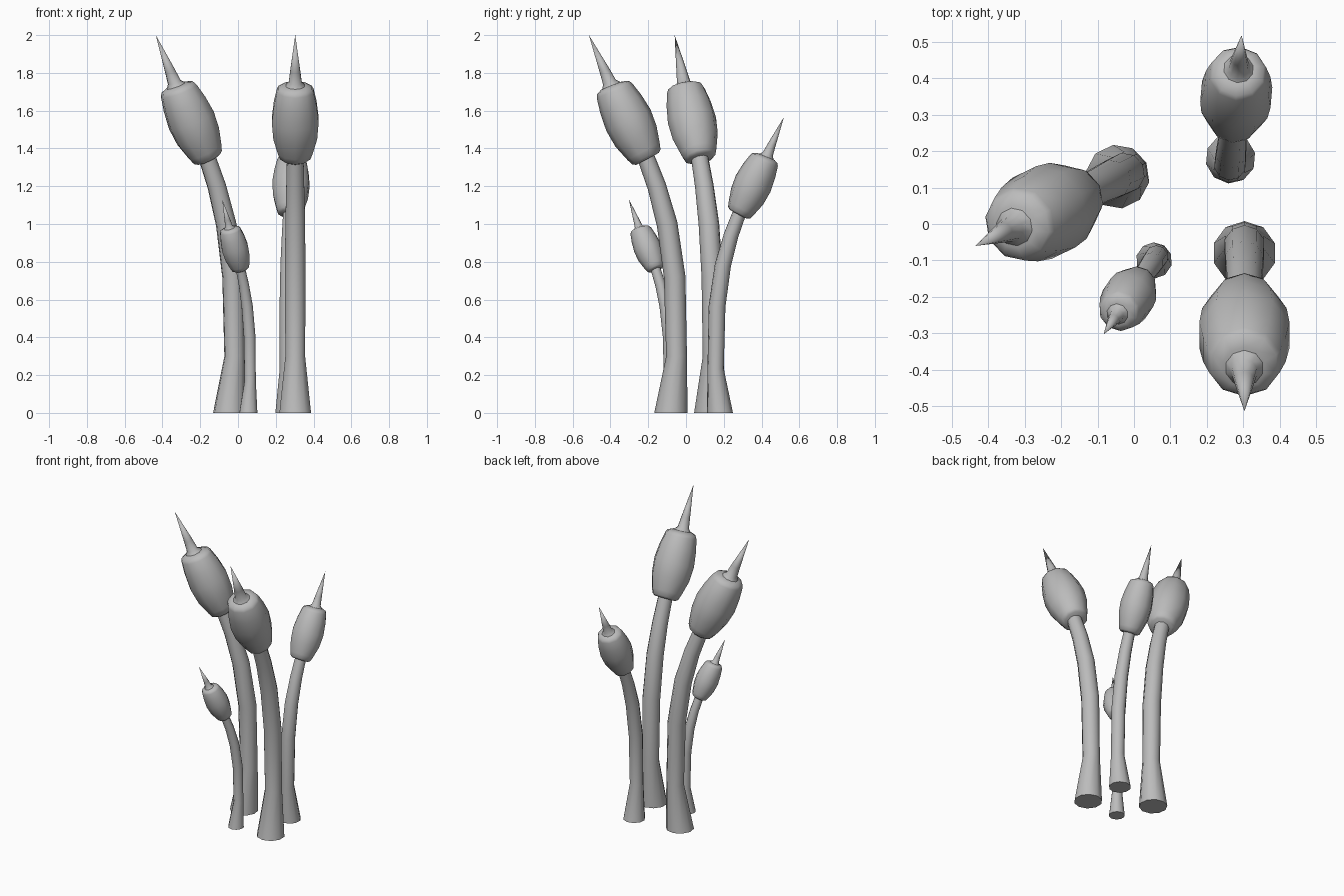
import bpy, bmesh
from math import radians, cos, sin, pi, atan2
from mathutils import Vector, Matrix

cube = bpy.data.objects.get("Cube")
if cube:
    bpy.data.objects.remove(cube)

SIDES = 10

grey = bpy.data.materials.new("plain grey")
grey.use_nodes = True
COLOUR = (0.5, 0.5, 0.5, 1)
grey.diffuse_color = COLOUR
grey.node_tree.nodes["Principled BSDF"].inputs["Base Color"].default_value = COLOUR

# Each ring: forward offset, height, radius, tilt in degrees
STALK = [(0, 0, .088, 0), (-.03, .3, .055, 0), (-.02, .72, .057, 5),
         (.02, 1.0, .055, 13), (.075, 1.2, .05, 19), (.135, 1.36, .046, 24)]
HEAD = [(.123, 1.345, .068, 28), (.13, 1.355, .085, 28), (.145, 1.385, .097, 28),
        (.185, 1.465, .122, 27), (.225, 1.55, .13, 26), (.265, 1.635, .119, 24),
        (.298, 1.705, .102, 22), (.305, 1.722, .092, 22), (.314, 1.733, .06, 22)]
SPIKE = [(.314, 1.73, .055, 22), (.325, 1.75, .036, 22), (.35, 1.81, .028, 22),
         (.434, 2.0, 0, 22)]


def loft(name, rings, place):
    """Skin a row of tilted circles, closing both ends."""
    bm = bmesh.new()
    loops = []
    for forward, height, radius, tilt in rings:
        centre = Vector((forward, 0, height))
        turn = Matrix.Rotation(radians(tilt), 3, 'Y')
        count = SIDES if radius else 1
        loops.append([bm.verts.new(centre + turn @ Vector(
            (radius * cos(2 * pi * i / SIDES), radius * sin(2 * pi * i / SIDES), 0)))
            for i in range(count)])
    for low, high in zip(loops, loops[1:]):
        for i in range(SIDES):
            j = (i + 1) % SIDES
            if len(high) == 1:
                bm.faces.new((low[i], low[j], high[0]))
            else:
                bm.faces.new((low[i], low[j], high[j], high[i]))
    for end in (loops[0], loops[-1]):
        if len(end) > 1:
            bm.faces.new(end)
    bmesh.ops.recalc_face_normals(bm, faces=bm.faces)
    bm.transform(place)
    mesh = bpy.data.meshes.new(name)
    bm.to_mesh(mesh)
    bm.free()
    mesh.materials.append(grey)
    obj = bpy.data.objects.new(name, mesh)
    bpy.context.collection.objects.link(obj)
    bpy.ops.object.select_all(action='DESELECT')
    obj.select_set(True)
    bpy.context.view_layer.objects.active = obj
    bpy.ops.object.shade_smooth_by_angle(angle=radians(60))


# Each reed: base position, lean direction, scale
REEDS = {
    "front": ((.303, -.08), (0, -1), 1),
    "right": ((-.045, .13), (-.39, -.19), 1),
    "back": ((.265, .18), (.03, .335), .783),
    "small": ((.055, -.1), (-.14, -.205), .565),
}
for label, (base, lean, scale) in REEDS.items():
    place = (Matrix.Translation((*base, 0))
             @ Matrix.Rotation(atan2(lean[1], lean[0]), 4, 'Z')
             @ Matrix.Scale(scale, 4))
    loft(label + "_reed_stalk", STALK, place)
    loft(label + "_reed_head", HEAD, place)
    loft(label + "_reed_spike", SPIKE, place)
